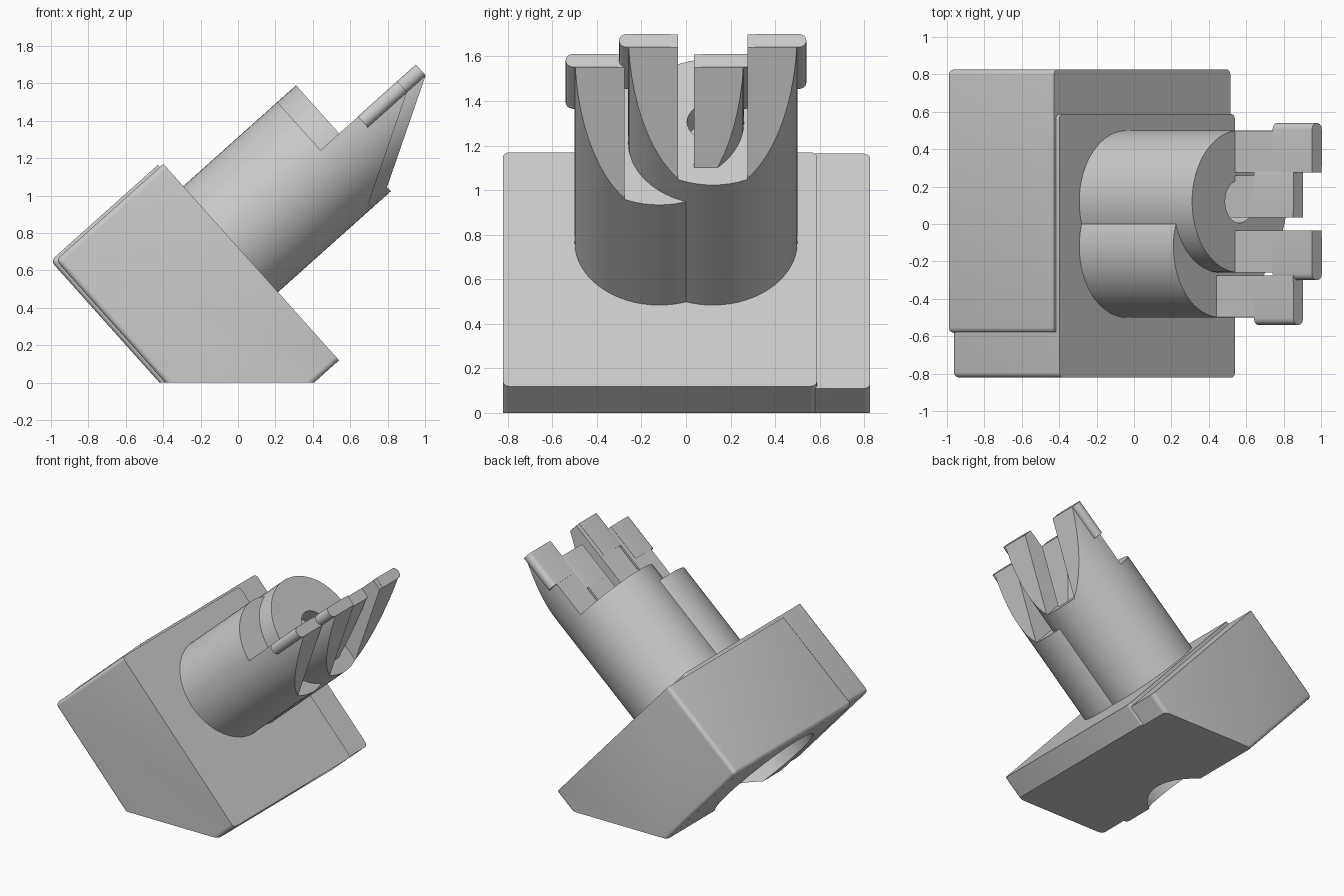
import bpy, bmesh, math
from mathutils import Matrix, Vector

if "Cube" in bpy.data.objects:
    bpy.data.objects.remove(bpy.data.objects["Cube"])

TILT = math.radians(41.8)
ROT = Matrix.Rotation(-TILT, 4, 'Y')      # local x = plunger axis, local z = tilted up
AXIS_Z, RADIUS = 0.598, 0.38

grey = bpy.data.materials.new("light grey")
grey.diffuse_color = (0.6, 0.6, 0.6, 1)
grey.use_nodes = True
grey.node_tree.nodes["Principled BSDF"].inputs["Base Color"].default_value = grey.diffuse_color


def make(name, bm):
    bmesh.ops.recalc_face_normals(bm, faces=bm.faces[:])
    me = bpy.data.meshes.new(name)
    bm.to_mesh(me)
    bm.free()
    me.materials.append(grey)
    ob = bpy.data.objects.new(name, me)
    ob.matrix_world = ROT
    bpy.context.collection.objects.link(ob)
    return ob


def box_bm(x0, x1, y0, y1, z0, z1):
    bm = bmesh.new()
    bmesh.ops.create_cube(bm, size=1)
    for v in bm.verts:
        v.co = Vector(((x0 + x1) / 2 + v.co.x * (x1 - x0),
                       (y0 + y1) / 2 + v.co.y * (y1 - y0),
                       (z0 + z1) / 2 + v.co.z * (z1 - z0)))
    return bm


def rod_bm(x0, x1, y, z, r, n=64):
    bm = bmesh.new()
    m = Matrix.Translation(((x0 + x1) / 2, y, z)) @ Matrix.Rotation(math.pi / 2, 4, 'Y')
    bmesh.ops.create_cone(bm, cap_ends=True, segments=n, radius1=r, radius2=r,
                          depth=x1 - x0, matrix=m)
    return bm


def prism_bm(points, y0, y1):
    bm = bmesh.new()
    f = bm.faces.new([bm.verts.new((x, y0, z)) for x, z in points])
    ext = bmesh.ops.extrude_face_region(bm, geom=[f])
    moved = [g for g in ext["geom"] if isinstance(g, bmesh.types.BMVert)]
    bmesh.ops.translate(bm, verts=moved, vec=(0, y1 - y0, 0))
    return bm


def boolean(ob, cutter, op):
    mod = ob.modifiers.new("cut", 'BOOLEAN')
    mod.operation, mod.object, mod.solver = op, cutter, 'EXACT'
    bpy.context.view_layer.update()
    me = bpy.data.meshes.new_from_object(
        ob.evaluated_get(bpy.context.evaluated_depsgraph_get()))
    ob.modifiers.clear()
    ob.data = me
    bpy.data.objects.remove(cutter)


def smooth(ob):
    bpy.ops.object.select_all(action='DESELECT')
    ob.select_set(True)
    bpy.context.view_layer.objects.active = ob
    bpy.ops.object.shade_smooth_by_angle(angle=math.radians(32))


def housing(name, x0, x1, yc, z0, z1):
    bm = box_bm(x0, x1, yc - 0.705, yc + 0.705, z0, z1)
    # round every edge except those of the face carrying the plunger
    edges = [e for e in bm.edges if not all(v.co.x > x1 - 1e-4 for v in e.verts)]
    bmesh.ops.bevel(bm, geom=edges, offset=0.03, segments=4, profile=0.5, affect='EDGES')
    # flat foot on the ground
    cut = bmesh.ops.bisect_plane(
        bm, geom=bm.verts[:] + bm.edges[:] + bm.faces[:], plane_co=(0, 0, 0),
        plane_no=(-math.sin(TILT), 0, -math.cos(TILT)), clear_outer=True)
    bmesh.ops.holes_fill(bm, edges=[g for g in cut["geom_cut"]
                                    if isinstance(g, bmesh.types.BMEdge)])
    ob = make(name, bm)
    # round recess in the back face
    boolean(ob, make("recess_cutter", rod_bm(-1, -0.07, -0.04, 0.6, 0.43)), 'DIFFERENCE')
    smooth(ob)


def plunger(side, yc, end):
    # round shaft with a small bore
    shaft = make(side + "_shaft", rod_bm(0.35, end, yc, AXIS_Z, RADIUS))
    boolean(shaft, make("bore_cutter", rod_bm(end - 0.3, end + 0.2, yc, AXIS_Z, 0.115, 32)),
            'DIFFERENCE')
    smooth(shaft)
    # tapered prongs: side profile trimmed to the shaft's round
    profile = [(-0.02, 0.034), (0.55, 0.034), (0.55, -0.043), (0, -0.35), (-0.02, -0.35)]
    pts = [(end + x, AXIS_Z + z) for x, z in profile]
    for tag, s in (("near", -1), ("far", 1)):
        prong = make(f"{side}_{tag}_prong", prism_bm(pts, yc + s * 0.155, yc + s * 0.45))
        boolean(prong, make("round_cutter", rod_bm(end - 0.2, end + 0.8, yc, AXIS_Z, RADIUS)),
                'INTERSECT')
        smooth(prong)
        # rounded catch at the prong tip
        ya, yb = sorted((yc + s * 0.19, yc + s * 0.42))
        bm = box_bm(end + 0.27, end + 0.552, ya, yb, AXIS_Z - 0.043, AXIS_Z + 0.036)
        outer = [e for e in bm.edges
                 if abs(e.verts[0].co.x - e.verts[1].co.x) > 0.1
                 and abs(e.verts[0].co.y - yc) > 0.3]
        bmesh.ops.bevel(bm, geom=outer, offset=0.036, segments=5, profile=0.5, affect='EDGES')
        smooth(make(f"{side}_{tag}_catch", bm))


housing("front_housing", -0.29, 0.482, -0.117, -0.271, 1.138)
housing("rear_housing", -0.313, 0.457, 0.122, -0.262, 1.153)
plunger("front", -0.12, 1.157)
plunger("rear", 0.12, 1.291)
